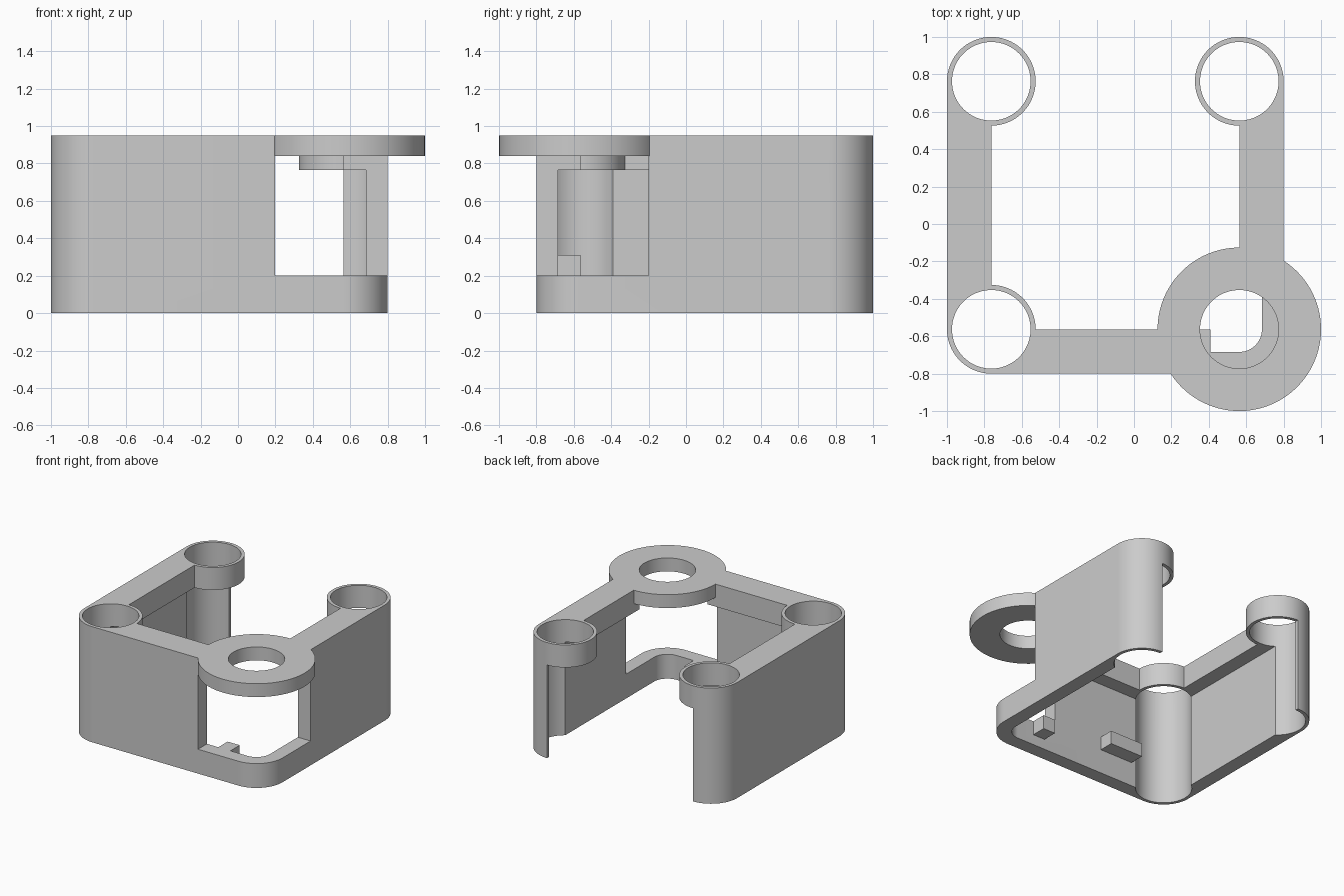
import bpy, bmesh, math

if "Cube" in bpy.data.objects:
    bpy.data.objects.remove(bpy.data.objects["Cube"])

# Key dimensions
L, R, F, B = -0.763, 0.563, -0.563, 0.763      # post centre lines
R_OUT, R_IN, R_WALL = 0.237, 0.21, 0.121       # post, bore and inner wall radii
Z_BEAM, Z_RING, Z_TOP, Z_SILL = 0.765, 0.84, 0.95, 0.2

grey = bpy.data.materials.new("light grey")
grey.diffuse_color = (0.6, 0.6, 0.6, 1)
grey.use_nodes = True
grey.node_tree.nodes["Principled BSDF"].inputs["Base Color"].default_value = grey.diffuse_color


def arc(cx, cy, r, a0, a1, n=24):
    return [(cx + r * math.cos(math.radians(a0 + (a1 - a0) * i / n)),
             cy + r * math.sin(math.radians(a0 + (a1 - a0) * i / n))) for i in range(n + 1)]


def circle(cx, cy, r):
    return arc(cx, cy, r, 0, 360, 96)[:-1]


def rect(x0, y0, x1, y1):
    return [(x0, y0), (x1, y0), (x1, y1), (x0, y1)]


def prism(name, outline, z0, z1):
    """Extrude a closed outline from z0 to z1."""
    bm = bmesh.new()
    face = bm.faces.new([bm.verts.new((x, y, z0)) for x, y in outline])
    top = bmesh.ops.extrude_face_region(bm, geom=[face])["geom"]
    bmesh.ops.translate(bm, vec=(0, 0, z1 - z0),
                        verts=[v for v in top if isinstance(v, bmesh.types.BMVert)])
    bmesh.ops.recalc_face_normals(bm, faces=bm.faces)
    mesh = bpy.data.meshes.new(name)
    bm.to_mesh(mesh)
    bm.free()
    mesh.materials.append(grey)
    ob = bpy.data.objects.new(name, mesh)
    bpy.context.collection.objects.link(ob)
    return ob


def combine(body, tool, operation):
    """Apply a boolean and discard the tool."""
    mod = body.modifiers.new("boolean", "BOOLEAN")
    mod.operation, mod.solver, mod.object = operation, "EXACT", tool
    bpy.context.view_layer.objects.active = body
    bpy.ops.object.modifier_apply(modifier=mod.name)
    bpy.data.objects.remove(tool)


# Three-sided wall with rounded corners and hooked back ends
def wall_line(r):
    return (arc(L, B, r, 90, 180) + arc(L, F, r, 180, 270)
            + arc(R, F, r, 270, 360) + arc(R, B, r, 0, 90))


bracket = prism("bracket", wall_line(R_OUT) + wall_line(R_WALL)[::-1], 0, Z_TOP)

# Wide top beams along the left, front and right walls
beams = [rect(L - R_OUT, F, L, B), rect(L, F - R_OUT, R, F), rect(R, F, R + R_OUT, B)]
for outline in beams:
    combine(bracket, prism("beam", outline, Z_BEAM, Z_TOP), "UNION")

# Collars on three corners, bored through the full height
posts = [(L, B), (L, F), (R, B)]
for x, y in posts:
    combine(bracket, prism("collar", circle(x, y, R_OUT), Z_BEAM, Z_TOP), "UNION")
for x, y in posts:
    combine(bracket, prism("bore", circle(x, y, R_IN), -0.1, Z_TOP + 0.1), "DIFFERENCE")

# Opening around the front right corner
combine(bracket, prism("opening", rect(0.197, -1.1, 1.1, -0.2), Z_SILL, Z_RING), "DIFFERENCE")

# Large ring above the opening
combine(bracket, prism("ring", circle(R, F, 0.437), Z_RING, Z_TOP), "UNION")
combine(bracket, prism("ring_hole", circle(R, F, R_IN), Z_RING - 0.1, Z_TOP + 0.1), "DIFFERENCE")

# Two small tabs inside the front wall
combine(bracket, prism("tab", rect(0.3, -0.74, 0.41, F), 0.085, Z_SILL), "UNION")
combine(bracket, prism("tab", rect(-0.55, -0.74, -0.25, F), Z_SILL, 0.31), "UNION")

# Smooth curved sides, crisp edges
bpy.ops.object.select_all(action="DESELECT")
bracket.select_set(True)
bpy.context.view_layer.objects.active = bracket
bpy.ops.object.shade_smooth_by_angle(angle=math.radians(30))
